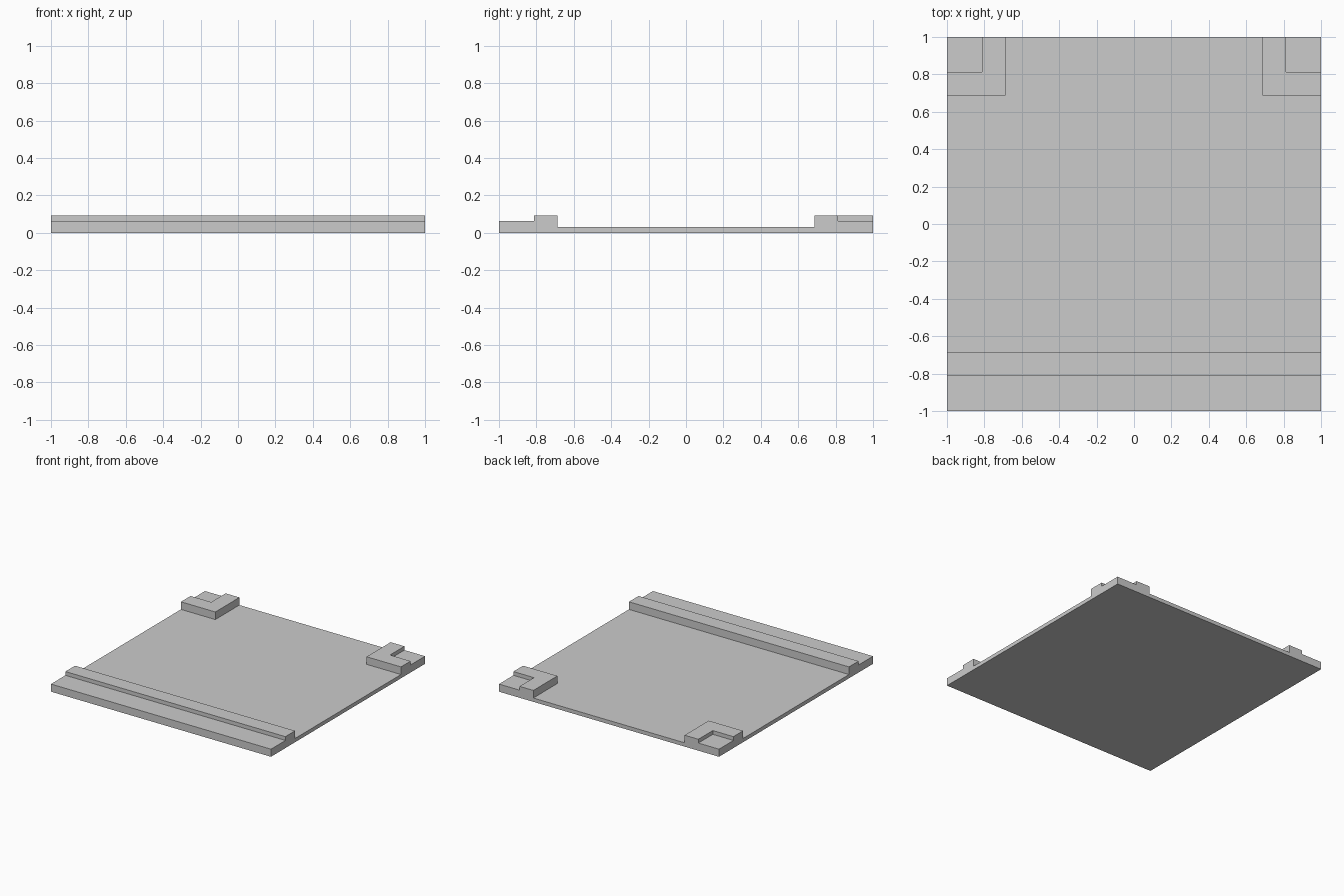
import bpy, bmesh, math

if "Cube" in bpy.data.objects:
    bpy.data.objects.remove(bpy.data.objects["Cube"])

EDGES = [-1, -0.8125, -0.6875, 0.6875, 0.8125, 1]   # plan grid lines, x and y
LEVELS = [0, 0.03125, 0.0625, 0.09375]              # floor, ledge, curb heights

def height(i, j):
    """Number of levels filled in plan cell i, j."""
    if not (0 <= i < 5 and 0 <= j < 5):
        return 0
    side = abs(i - 2)
    if j < 2:                                   # straight curb along the front
        return 2 if j == 0 else 3
    if j > 2 and side:                          # angled curbs at the back corners
        return 2 if j == 4 and side == 2 else 3
    return 1                                    # thin floor

def solid(i, j, k):
    return 0 <= k < height(i, j)

bm = bmesh.new()

# Outer skin of the filled cells
for i in range(5):
    for j in range(5):
        for k in range(height(i, j)):
            cell = (i, j, k)
            for axis in range(3):
                for step in (0, 1):
                    n = list(cell)
                    n[axis] += 1 if step else -1
                    if solid(*n):
                        continue
                    u, v = (axis + 1) % 3, (axis + 2) % 3
                    ring = [(0, 0), (1, 0), (1, 1), (0, 1)]
                    verts = []
                    for a, b in (ring if step else ring[::-1]):
                        c = list(cell)
                        c[axis] += step
                        c[u] += a
                        c[v] += b
                        verts.append(bm.verts.new((EDGES[c[0]], EDGES[c[1]], LEVELS[c[2]])))
                    bm.faces.new(verts)

# Weld and merge flat areas into clean faces
bmesh.ops.remove_doubles(bm, verts=bm.verts, dist=1e-5)
bmesh.ops.dissolve_limit(bm, angle_limit=math.radians(1), verts=bm.verts[:], edges=bm.edges[:])

mesh = bpy.data.meshes.new("curbed_floor_tile")
bm.to_mesh(mesh)
bm.free()
bpy.context.collection.objects.link(bpy.data.objects.new("curbed_floor_tile", mesh))
